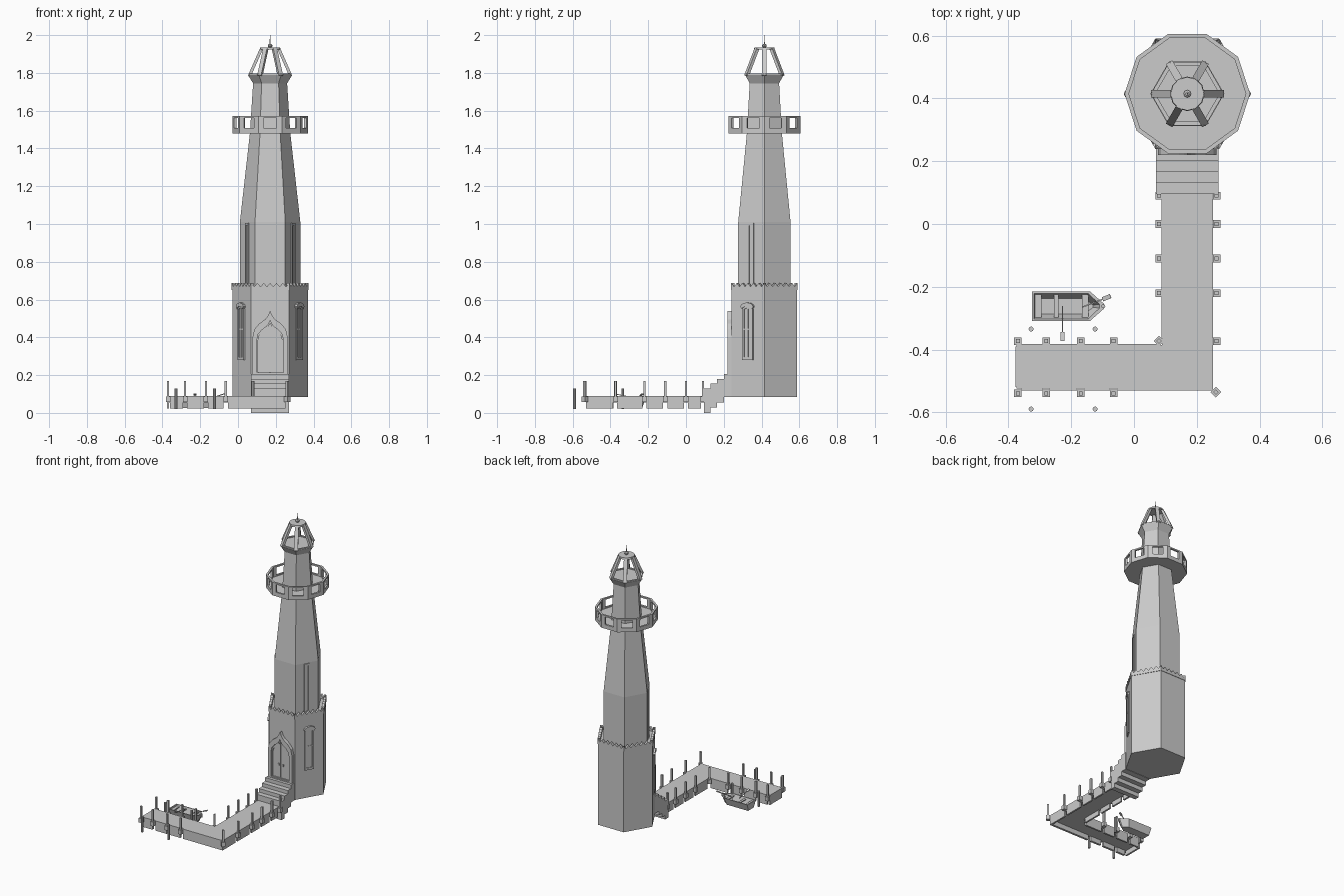
import bpy, bmesh
from math import sin, cos, pi, radians
from mathutils import Matrix, Vector

if "Cube" in bpy.data.objects:
    bpy.data.objects.remove(bpy.data.objects["Cube"])

CX, CY = 0.17, 0.415          # tower axis
I = Matrix.Identity(4)


def finish(name, bm):
    bmesh.ops.recalc_face_normals(bm, faces=bm.faces[:])
    me = bpy.data.meshes.new(name)
    bm.to_mesh(me)
    bm.free()
    ob = bpy.data.objects.new(name, me)
    bpy.context.collection.objects.link(ob)
    return ob


def skin(name, loops, M=I, closed=False):
    """Loft equal-length point loops; cap the ends, or join last to first."""
    bm = bmesh.new()
    rows = [[bm.verts.new(M @ Vector(p)) for p in lp] for lp in loops]
    n = len(rows[0])
    pairs = list(zip(rows, rows[1:])) + ([(rows[-1], rows[0])] if closed else [])
    for a, b in pairs:
        for i in range(n):
            bm.faces.new((a[i], a[(i + 1) % n], b[(i + 1) % n], b[i]))
    if not closed:
        bm.faces.new(rows[0])
        bm.faces.new(rows[-1])
    return finish(name, bm)


def prism(name, pts, d0, d1, M=I):
    return skin(name, [[(u, v, d) for u, v in pts] for d in (d0, d1)], M)


def frame(name, outer, inner, d0, d1, M=I):
    lp = [(outer, d0), (outer, d1), (inner, d1), (inner, d0)]
    return skin(name, [[(u, v, d) for u, v in p] for p, d in lp], M, True)


def rect(u0, u1, v0, v1):
    return [(u0, v0), (u1, v0), (u1, v1), (u0, v1)]


def box(name, x0, x1, y0, y1, z0, z1, M=I):
    return prism(name, rect(x0, x1, y0, y1), z0, z1, M)


def lathe(name, n, prof, x=CX, y=CY):
    return skin(name, [[(x + r * cos(2 * pi * i / n), y + r * sin(2 * pi * i / n), z)
                        for i in range(n)] for r, z in prof])


def bar(name, a, b, w, h):
    """Rectangular bar between two points, w sideways and h deep."""
    a, b = Vector(a), Vector(b)
    d = (b - a).normalized()
    s = d.cross(Vector((0, 0, 1))).normalized() * w / 2
    t = s.cross(d).normalized() * h / 2
    return skin(name, [[p + s + t, p - s + t, p - s - t, p + s - t] for p in (a, b)])


def on_face(deg, dist):
    """Local axes on a tower face: u sideways, v up, w outward."""
    a = radians(deg)
    n, u = Vector((cos(a), sin(a), 0)), Vector((-sin(a), cos(a), 0))
    M = Matrix((u, (0, 0, 1), n)).transposed().to_4x4()
    M.translation = Vector((CX, CY, 0)) + n * dist
    return M


# Tower: hexagonal base and tapering shaft with flared lantern seat
AP = 0.2 * cos(pi / 6)
lathe("tower_base", 6, [(0.2, 0.085), (0.2, 0.66)])
lathe("tower_shaft", 6, [(0.16, 0.65), (0.16, 1.01), (0.107, 1.48),
                         (0.09, 1.745), (0.118, 1.79)])

# Zigzag parapet on each side of the base
for k in range(6):
    N = 6
    teeth = [(0.101 - 0.202 * i / (2 * N), 0.688 if i % 2 == 0 else 0.668)
             for i in range(2 * N + 1)]
    prism("base_parapet", [(-0.101, 0.65), (0.101, 0.65)] + teeth,
          -0.014, 0.003, on_face(30 + 60 * k, AP))

# Gallery: ten-sided floor and pierced railing panels
lathe("gallery_floor", 10, [(0.193, 1.48), (0.198, 1.5)])
hw = 0.2 * sin(pi / 10)
for k in range(10):
    M = on_face(18 + 36 * k, 0.2 * cos(pi / 10))
    frame("gallery_rail", rect(-hw, hw, 1.48, 1.572),
          rect(-0.034, 0.034, 1.508, 1.562), -0.013, 0, M)

# Lantern cage, cap, knob and spike
for k in range(6):
    a, b = pi / 3 * k, pi / 3 * (k + 1)
    P = lambda t, r, z: (CX + r * cos(t), CY + r * sin(t), z)
    bar("lantern_strut", P(a, 0.109, 1.785), P(a, 0.046, 1.928), 0.024, 0.016)
    bar("lantern_sill", P(a, 0.109, 1.792), P(b, 0.109, 1.792), 0.012, 0.008)
lathe("lantern_cap", 12, [(0.055, 1.923), (0.053, 1.935)])
lathe("lantern_knob", 8, [(0.006, 1.934), (0.012, 1.94), (0.012, 1.948), (0.006, 1.953)])
lathe("lantern_spike", 6, [(0.0025, 1.95), (0.0015, 2.0)])

# Windows on the two front-side faces
for deg in (-30, -150):
    M = on_face(deg, AP)

    def arch(w, z0, z1, rise):
        return [(-w, z0), (w, z0)] + [(w * cos(pi * i / 6), z1 + rise * sin(pi * i / 6))
                                      for i in range(7)]
    frame("window_frame", arch(0.032, 0.28, 0.55, 0.015), arch(0.021, 0.295, 0.545, 0.01), -0.01, 0.008, M)
    prism("window_pane", arch(0.023, 0.29, 0.545, 0.01), -0.01, 0.002, M)
    box("window_mullion", -0.003, 0.003, 0.29, 0.55, 0, 0.005, M)
    box("window_crossbar", -0.022, 0.022, 0.44, 0.447, 0, 0.005, M)
    hood = arch(0.039, 0.55, 0.562, 0.022)[2:]
    hood_in = arch(0.03, 0.55, 0.55, 0.014)[2:][::-1]
    prism("window_hood", hood + hood_in, -0.005, 0.014, M)
    S = on_face(deg, 0.16 * cos(pi / 6))
    frame("slot_frame", rect(-0.018, 0.018, 0.66, 1.005),
          rect(-0.01, 0.01, 0.672, 0.993), -0.008, 0.006, S)

# Ogee doorway with double doors
D = on_face(-90, AP)


def ogee(w, z0, shoulder, peak):
    h = peak - shoulder
    half = [(1, 0), (0.9, 0.3), (0.62, 0.52), (0.28, 0.68), (0.12, 0.82)]
    right = [(w * u, shoulder + h * v) for u, v in half]
    return [(-w, z0), (w, z0)] + right + [(0, peak)] + [(-u, v) for u, v in right[::-1]]


frame("door_surround", ogee(0.093, 0.2, 0.40, 0.54), ogee(0.07, 0.213, 0.385, 0.49), -0.01, 0.022, D)
frame("door_inner_trim", ogee(0.074, 0.205, 0.386, 0.495), ogee(0.064, 0.217, 0.38, 0.475), -0.01, 0.014, D)
prism("door_back", ogee(0.066, 0.205, 0.38, 0.478), -0.01, 0.003, D)
for s in (-1, 1):
    prism("door_leaf", [(s * 0.003, 0.217), (s * 0.062, 0.217), (s * 0.062, 0.385),
                        (s * 0.045, 0.435), (s * 0.003, 0.46)], 0.002, 0.009, D)
    box("door_knob", s * 0.016 - 0.005, s * 0.016 + 0.005, 0.3, 0.315, 0.009, 0.016, D)

# Stairs, stepped above and below
side = on_face(0, 0)
side.translation = (0.07, 0, 0)
top, low = [], []
for i in range(4):
    y0, y1 = 0.095 + 0.035 * i, 0.13 + 0.035 * i + (0.005 if i == 3 else 0)
    top += [(y0, 0.13 + 0.025 * i), (y1, 0.13 + 0.025 * i)]
    low += [(y0, 0.028 * i), (y1, 0.028 * i)]
prism("stairs", low + top[::-1], 0, 0.2, side)

# Pier deck with hanging skirts broken at each post
prism("pier_deck", [(-0.375, -0.525), (0.25, -0.525), (0.25, 0.1), (0.09, 0.1),
                    (0.09, -0.385), (-0.375, -0.385)], 0.055, 0.09)
XS, YS = [-0.37, -0.28, -0.17, -0.065], [-0.22, -0.11, 0.0, 0.09]
G = 0.011
for xa, xb in zip(XS, XS[1:] + [0.262]):
    box("pier_skirt_front", xa + G, xb - G, -0.53, -0.515, 0.022, 0.09)
for xa, xb in zip(XS, XS[1:] + [0.088]):
    box("pier_skirt_inner", xa + G, xb - G, -0.395, -0.383, 0.022, 0.09)
for ya, yb in zip([-0.375] + YS, YS):
    box("pier_skirt_left", 0.088, 0.1, ya + G, yb - G, 0.022, 0.09)
for ya, yb in zip([-0.53, -0.375] + YS, [-0.375] + YS):
    box("pier_skirt_right", 0.24, 0.252, ya + G, yb - G, 0.022, 0.09)
box("pier_skirt_end", -0.377, -0.365, -0.52, -0.39, 0.022, 0.09)

# Railing posts in square brackets, with turned corners
posts = [(x, y, 0) for x in XS for y in (-0.54, -0.373)]
posts += [(x, y, 0) for y in YS for x in (0.08, 0.263)]
posts += [(0.263, -0.373, 0), (0.08, -0.373, 45), (0.261, -0.536, 45)]
for x, y, r in posts:
    M = Matrix.Translation((x, y, 0)) @ Matrix.Rotation(radians(r), 4, 'Z')
    box("post_bracket", -0.012, 0.012, -0.012, 0.012, 0.058, 0.088, M)
    box("post", -0.006, 0.006, -0.006, 0.006, 0.058, 0.17, M)

# Mooring piles
for x in (-0.328, -0.124):
    for y in (-0.335, -0.59):
        lathe("mooring_pile", 10, [(0.008, 0.02), (0.008, 0.128)], x, y)

# Rowing boat: open hull, benches and oars
BY = -0.262


def hull(w, x0, x1, x2, z):
    return [(x0, BY - w, z), (x1, BY - w, z), (x2 - 0.01, BY - w * 0.15, z),
            (x2 - 0.01, BY + w * 0.15, z), (x1, BY + w, z), (x0, BY + w, z)]


skin("boat_hull", [hull(0.026, -0.315, -0.16, -0.115, 0.035), hull(0.034, -0.315, -0.15, -0.112, 0.03),
                   hull(0.03, -0.318, -0.155, -0.11, 0.025), hull(0.047, -0.325, -0.14, -0.085, 0.075),
                   hull(0.04, -0.318, -0.145, -0.1, 0.075), hull(0.025, -0.31, -0.16, -0.12, 0.035)][2:])
for x0, x1 in ((-0.318, -0.295), (-0.255, -0.24), (-0.165, -0.145)):
    box("boat_bench", x0, x1, BY - 0.039, BY + 0.039, 0.06, 0.066)
lathe("boat_prow", 6, [(0.007, 0.06), (0.007, 0.082)], -0.098, BY)
for a, b, c in (((-0.165, -0.265, 0.072), (-0.1, -0.24, 0.092), (-0.075, -0.23, 0.1)),
                ((-0.228, -0.262, 0.078), (-0.228, -0.345, 0.094), (-0.228, -0.373, 0.1))):
    bar("oar_shaft", a, b, 0.004, 0.004)
    bar("oar_blade", b, c, 0.014, 0.004)
